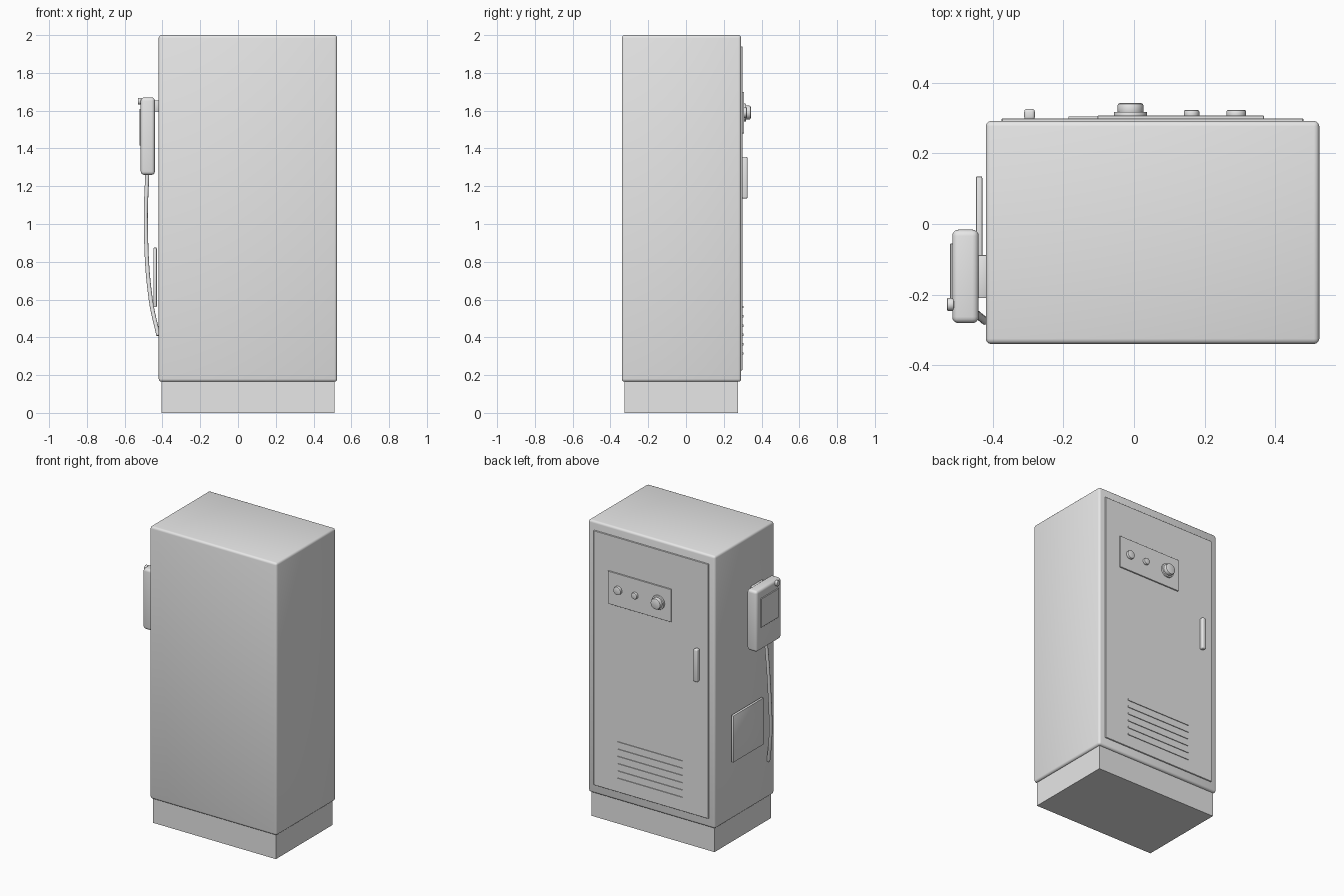
import bpy
import math
from mathutils import Vector

if "Cube" in bpy.data.objects:
    bpy.data.objects.remove(bpy.data.objects["Cube"], do_unlink=True)

GREY = (0.8, 0.8, 0.8, 1.0)
grey = bpy.data.materials.new("light_grey")
grey.use_nodes = True
grey.diffuse_color = GREY
grey.node_tree.nodes["Principled BSDF"].inputs["Base Color"].default_value = GREY


def finish(obj, name, bevel=0.0, segments=3):
    """Name, colour, round and smooth a part."""
    obj.name = name
    obj.data.materials.append(grey)
    bpy.ops.object.transform_apply(location=False, rotation=True, scale=True)
    if bevel:
        mod = obj.modifiers.new("rounding", "BEVEL")
        mod.width = bevel
        mod.segments = segments
        mod.limit_method = "ANGLE"
        bpy.ops.object.modifier_apply(modifier=mod.name)
    bpy.ops.object.shade_smooth_by_angle(angle=math.radians(35))
    return obj


def box(name, x, y, z, bevel=0.0, segments=3):
    """Box given by its (min, max) on each axis."""
    lo, hi = Vector((x[0], y[0], z[0])), Vector((x[1], y[1], z[1]))
    bpy.ops.mesh.primitive_cube_add(size=1, location=(lo + hi) / 2)
    obj = bpy.context.object
    obj.scale = hi - lo
    return finish(obj, name, bevel, segments)


def disc(name, start, end, radius, bevel=0.0):
    """Cylinder between two points."""
    a, b = Vector(start), Vector(end)
    bpy.ops.mesh.primitive_cylinder_add(
        vertices=32, radius=radius, depth=(b - a).length, location=(a + b) / 2,
        rotation=(b - a).to_track_quat("Z", "Y").to_euler())
    return finish(bpy.context.object, name, bevel, 2)


# Cabinet and plinth
box("plinth", (-0.405, 0.51), (-0.325, 0.275), (0, 0.17))
box("cabinet", (-0.42, 0.525), (-0.34, 0.292), (0.165, 2.0), 0.015)

# Door with control panel
box("door", (-0.375, 0.48), (0.285, 0.299), (0.225, 1.94), 0.002, 1)
box("control_panel", (-0.103, 0.368), (0.295, 0.307), (1.48, 1.70), 0.001, 1)
CONTROL_Z = 1.59
for name, x, radius in (("large_lamp", 0.29, 0.028), ("small_lamp", 0.163, 0.022)):
    disc(name, (x, 0.3, CONTROL_Z), (x, 0.323, CONTROL_Z), radius, 0.005)
disc("knob_collar", (-0.01, 0.3, CONTROL_Z), (-0.01, 0.318, CONTROL_Z), 0.047, 0.003)
disc("knob", (-0.01, 0.31, CONTROL_Z), (-0.01, 0.343, CONTROL_Z), 0.037, 0.008)
box("door_handle", (-0.311, -0.281), (0.295, 0.326), (1.135, 1.355), 0.008)

# Ventilation slats
for i in range(6):
    z = 0.315 + 0.049 * i
    box(f"vent_slat_{i + 1}", (-0.185, 0.298), (0.295, 0.304), (z - 0.006, z + 0.006))

# Hanging control pendant
box("pendant_bracket", (-0.45, -0.415), (-0.21, -0.088), (1.595, 1.655), 0.003, 2)
box("pendant", (-0.515, -0.44), (-0.281, -0.016), (1.26, 1.67), 0.018, 4)
box("pendant_screen", (-0.521, -0.51), (-0.245, -0.055), (1.415, 1.61), 0.002, 1)
disc("pendant_button", (-0.51, -0.228, 1.65), (-0.53, -0.228, 1.65), 0.018, 0.003)

# Side document plate
box("side_plate", (-0.448, -0.43), (-0.19, 0.135), (0.56, 0.875), 0.004, 2)

# Cable from the pendant to the cabinet
curve = bpy.data.curves.new("cable", "CURVE")
curve.dimensions = "3D"
curve.bevel_depth = 0.011
curve.bevel_resolution = 3
curve.resolution_u = 6
curve.use_fill_caps = True
path = [(-0.48, -0.165, 1.28), (-0.488, -0.185, 1.0),
        (-0.462, -0.24, 0.6), (-0.422, -0.275, 0.41)]
spline = curve.splines.new("BEZIER")
spline.bezier_points.add(len(path) - 1)
for point, co in zip(spline.bezier_points, path):
    point.co = co
    point.handle_left_type = point.handle_right_type = "AUTO"
curve.materials.append(grey)
cable = bpy.data.objects.new("cable", curve)
bpy.context.collection.objects.link(cable)
